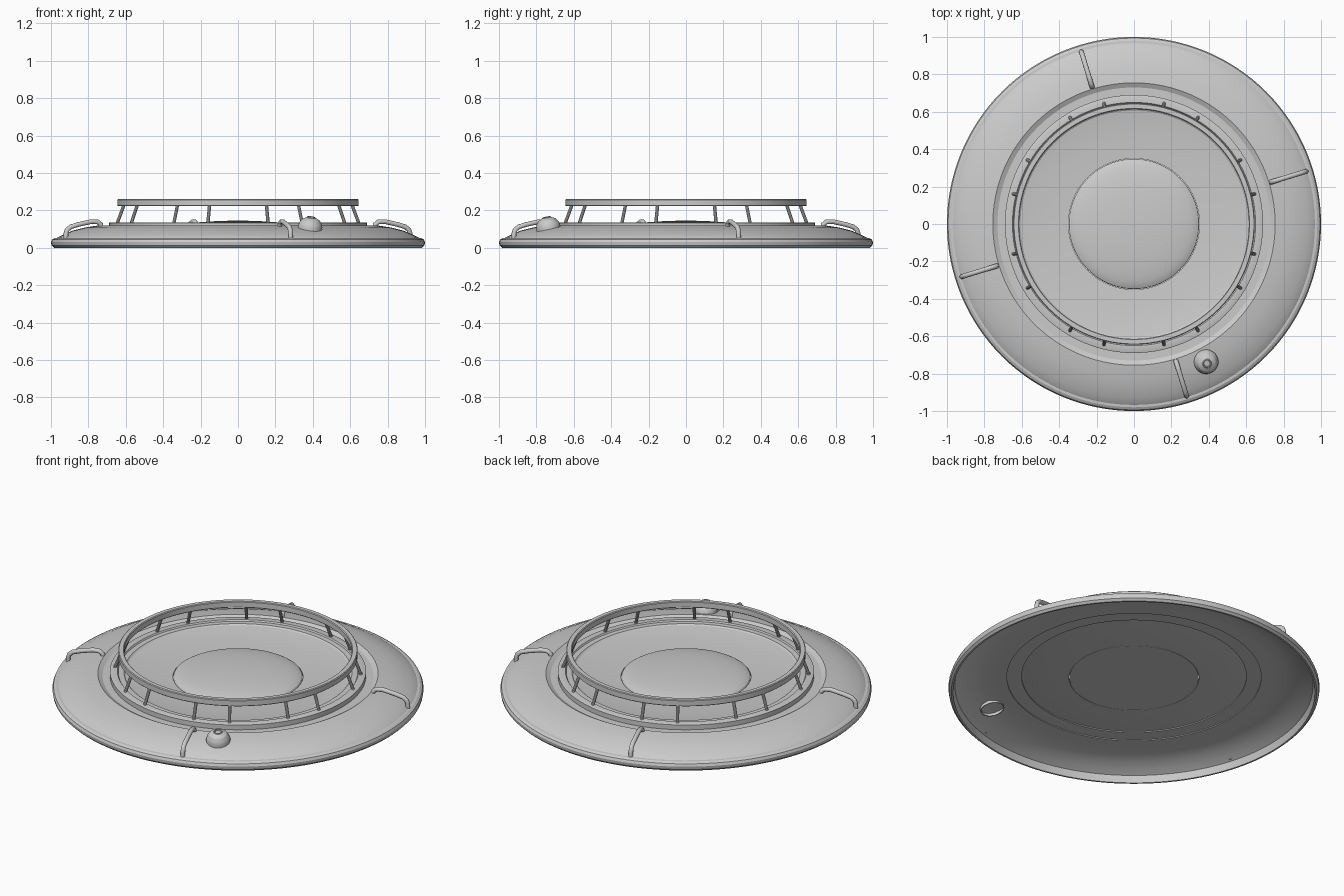
import bpy, bmesh, math
from mathutils import Vector, Matrix

cube = bpy.data.objects.get("Cube")
if cube:
    bpy.data.objects.remove(cube, do_unlink=True)

grey = bpy.data.materials.new("Plain grey")
grey.use_nodes = True
COLOUR = (0.6, 0.6, 0.6, 1)
grey.diffuse_color = COLOUR
grey.node_tree.nodes["Principled BSDF"].inputs["Base Color"].default_value = COLOUR


def finish(name, bm):
    """Turn a bmesh into a smooth-shaded object with sharp edges kept."""
    bmesh.ops.recalc_face_normals(bm, faces=bm.faces)
    mesh = bpy.data.meshes.new(name)
    bm.to_mesh(mesh)
    bm.free()
    mesh.materials.append(grey)
    obj = bpy.data.objects.new(name, mesh)
    bpy.context.collection.objects.link(obj)
    bpy.ops.object.select_all(action='DESELECT')
    obj.select_set(True)
    bpy.context.view_layer.objects.active = obj
    bpy.ops.object.shade_smooth_by_angle(angle=math.radians(25))
    return obj


def lathe(name, profile, steps=128, closed=True):
    """Spin a (radius, height) profile around z."""
    bm = bmesh.new()
    verts = [bm.verts.new((r, 0, z)) for r, z in profile]
    pairs = list(zip(verts, verts[1:]))
    if closed:
        pairs.append((verts[-1], verts[0]))
    edges = [bm.edges.new(p) for p in pairs]
    bmesh.ops.spin(bm, geom=verts + edges, cent=(0, 0, 0), axis=(0, 0, 1),
                   angle=math.tau, steps=steps, use_merge=True)
    bmesh.ops.remove_doubles(bm, verts=bm.verts, dist=0.0001)
    return finish(name, bm)


def rod(bm, a, b, radius, sides=10):
    """Add a straight round rod between two points."""
    d = b - a
    mat = Matrix.Translation((a + b) / 2) @ d.to_track_quat('Z', 'Y').to_matrix().to_4x4()
    bmesh.ops.create_cone(bm, cap_ends=True, segments=sides, radius1=radius,
                          radius2=radius, depth=d.length, matrix=mat)


def polar(radius, angle, z):
    return Vector((radius * math.cos(angle), radius * math.sin(angle), z))


# Hollow outer hull with a rounded rim
lathe("outer_hull", [
    (0.985, 0), (0.997, 0.012), (1.0, 0.03), (0.994, 0.044), (0.98, 0.052),
    (0.967, 0.053), (0.962, 0.057), (0.93, 0.073), (0.88, 0.093), (0.82, 0.108),
    (0.755, 0.118), (0.73, 0.105), (0.685, 0.105), (0.685, 0.095), (0.74, 0.095),
    (0.82, 0.095), (0.88, 0.08), (0.93, 0.06), (0.965, 0.04), (0.975, 0)])

# Raised deck ring with the dished floor inside it
lathe("deck_ring", [
    (0.69, 0.1), (0.69, 0.133), (0.683, 0.136), (0.65, 0.136), (0.645, 0.128),
    (0.615, 0.128), (0.605, 0.12), (0.605, 0.1)])
lathe("dished_floor", [
    (0.61, 0.122), (0.55, 0.113), (0.45, 0.105), (0.35, 0.1),
    (0.35, 0.09), (0.45, 0.093), (0.55, 0.1), (0.61, 0.106)])

# Shallow central dome
dome = [(0.348 * math.sin(t), 0.1 + 0.045 * math.cos(t))
        for t in (math.pi / 2 * i / 10 for i in range(11))]
lathe("central_dome", dome + [(0.348, 0.09), (0, 0.09)], closed=False)

# Guard rail hoop and its sixteen leaning posts
lathe("guard_rail", [
    (0.645, 0.226), (0.645, 0.256), (0.641, 0.26), (0.618, 0.26),
    (0.614, 0.256), (0.614, 0.226), (0.618, 0.222), (0.641, 0.222)])
bm = bmesh.new()
for quarter in range(4):
    for offset in (14, 31, 59, 76):
        a = math.radians(90 * quarter + offset)
        rod(bm, polar(0.668, a, 0.125), polar(0.626, a, 0.235), 0.009)
finish("rail_posts", bm)

# Four bent grab handles
path = [(0.765, 0.1), (0.767, 0.125), (0.785, 0.138), (0.82, 0.14), (0.89, 0.125),
        (0.935, 0.112), (0.955, 0.096), (0.962, 0.075), (0.962, 0.045)]
for i in range(4):
    a = math.radians(17 + 90 * i)
    curve = bpy.data.curves.new("grab_handle", 'CURVE')
    curve.dimensions = '3D'
    curve.bevel_depth = 0.013
    curve.bevel_resolution = 3
    curve.use_fill_caps = True
    spline = curve.splines.new('POLY')
    spline.points.add(len(path) - 1)
    for p, (r, z) in zip(spline.points, path):
        p.co = (*polar(r, a, z), 1)
        p.radius = 1
    spline.use_smooth = True
    curve.materials.append(grey)
    obj = bpy.data.objects.new("grab_handle", curve)
    bpy.context.collection.objects.link(obj)

# Small domed vent, tilted with the hull slope and open below
vent = lathe("domed_vent", [
    (0.06, -0.025), (0.065, -0.025), (0.065, 0.015), (0.06, 0.032), (0.047, 0.05),
    (0.024, 0.062), (0.022, 0.066), (0.018, 0.066), (0.016, 0.058), (0, 0.058),
    (0, 0.05), (0.042, 0.044), (0.06, 0.012)], steps=32)
vent.location = (0.385, -0.735, 0.1)
outward = Vector((0.385, -0.735, 0)).normalized()
vent.rotation_mode = 'QUATERNION'
vent.rotation_quaternion = (Vector((0, 0, 1)) + outward * 0.2).to_track_quat('Z', 'Y')
